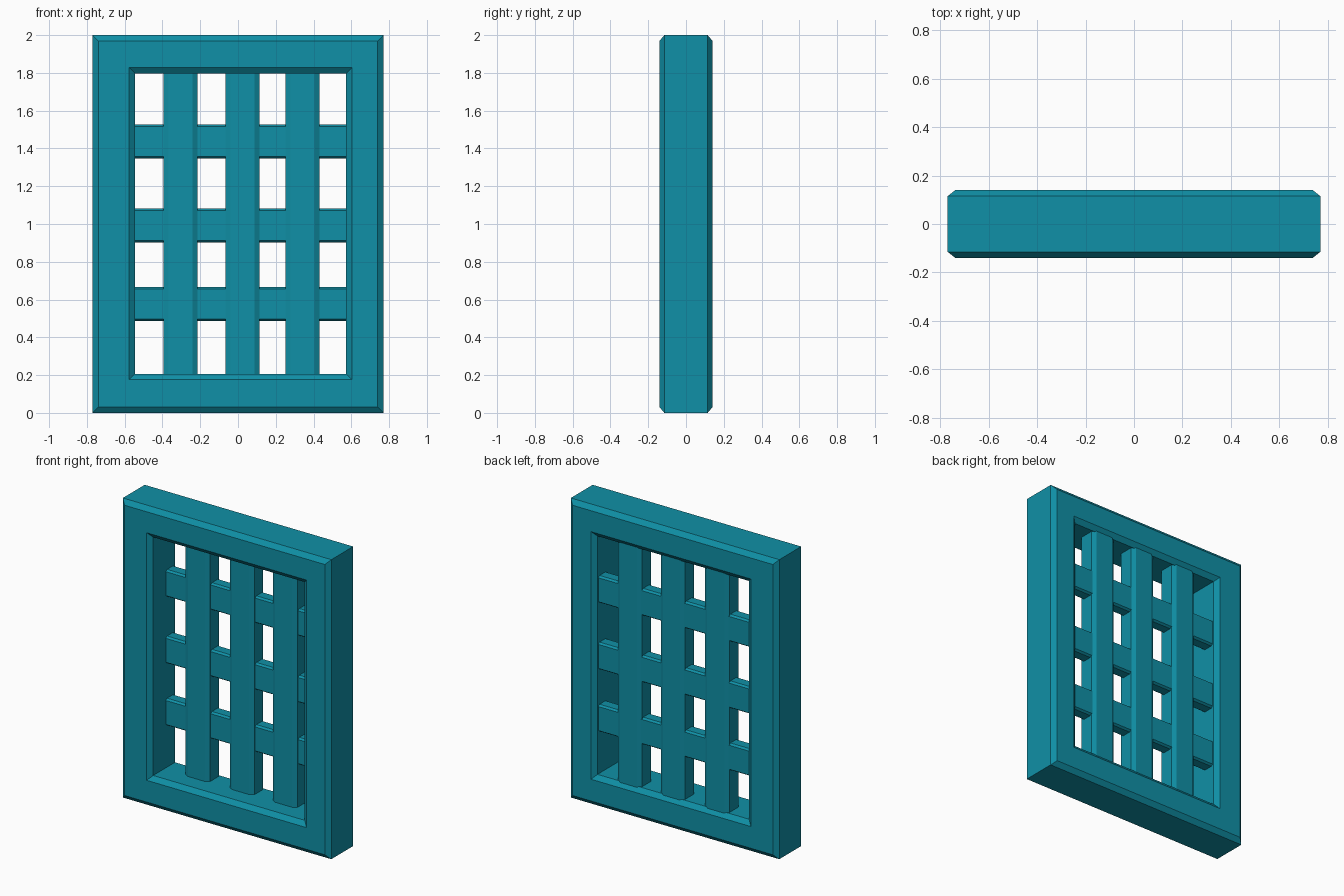
import bpy

if "Cube" in bpy.data.objects:
    bpy.data.objects.remove(bpy.data.objects["Cube"])

teal = bpy.data.materials.new("teal paint")
teal.diffuse_color = (0.005, 0.28, 0.385, 1)
teal.use_nodes = True
teal.node_tree.nodes["Principled BSDF"].inputs["Base Color"].default_value = teal.diffuse_color


def make_object(name, verts, faces):
    mesh = bpy.data.meshes.new(name)
    mesh.from_pydata(verts, [], faces)
    mesh.materials.append(teal)
    obj = bpy.data.objects.new(name, mesh)
    bpy.context.collection.objects.link(obj)
    return obj


# Frame: a chamfered section swept round mitred rectangular loops
def rect(x0, x1, z0, z1, grow, y):
    return [(x0 - grow, y, z0 - grow), (x1 + grow, y, z0 - grow),
            (x1 + grow, y, z1 + grow), (x0 - grow, y, z1 + grow)]


Y, YC, C = 0.14, 0.115, 0.031
outer = (-0.77, 0.77, 0.0, 2.0)
inner = (-0.546, 0.573, 0.207, 1.798)
loops = [rect(*outer, -C, -Y), rect(*outer, 0, -YC), rect(*outer, 0, YC), rect(*outer, -C, Y),
         rect(*inner, C, Y), rect(*inner, 0, YC), rect(*inner, 0, -YC), rect(*inner, C, -Y)]
n = len(loops)
make_object("frame", [v for loop in loops for v in loop],
            [(i * 4 + k, i * 4 + (k + 1) % 4, (i + 1) % n * 4 + (k + 1) % 4, (i + 1) % n * 4 + k)
             for i in range(n) for k in range(4)])


# Bars: an eight-sided chamfered section, extruded along z or x
def bar(name, centre, half, chamfer, y0, y1, cy, start, end, upright):
    a, b = half, half - chamfer
    section = [(-b, y0), (b, y0), (a, y0 + cy), (a, y1 - cy),
               (b, y1), (-b, y1), (-a, y1 - cy), (-a, y0 + cy)]
    verts = []
    for t in (start, end):
        for w, y in section:
            verts.append((centre + w, y, t) if upright else (t, y, centre + w))
    faces = [(k, (k + 1) % 8, 8 + (k + 1) % 8, 8 + k) for k in range(8)]
    faces += [tuple(range(7, -1, -1)), tuple(range(8, 16))]
    obj = make_object(name, verts, faces)
    if not upright:
        obj.data.flip_normals()


for i, x in enumerate((-0.304, 0.0235, 0.341)):
    bar(f"vertical_bar_{i + 1}", x, 0.09, 0.027, -0.006, 0.12, 0.016, 0.2, 1.805, True)

for i, z in enumerate((0.577, 0.992, 1.437)):
    bar(f"horizontal_bar_{i + 1}", z, 0.09, 0.01, 0.018, 0.107, 0.014, -0.553, 0.58, False)
